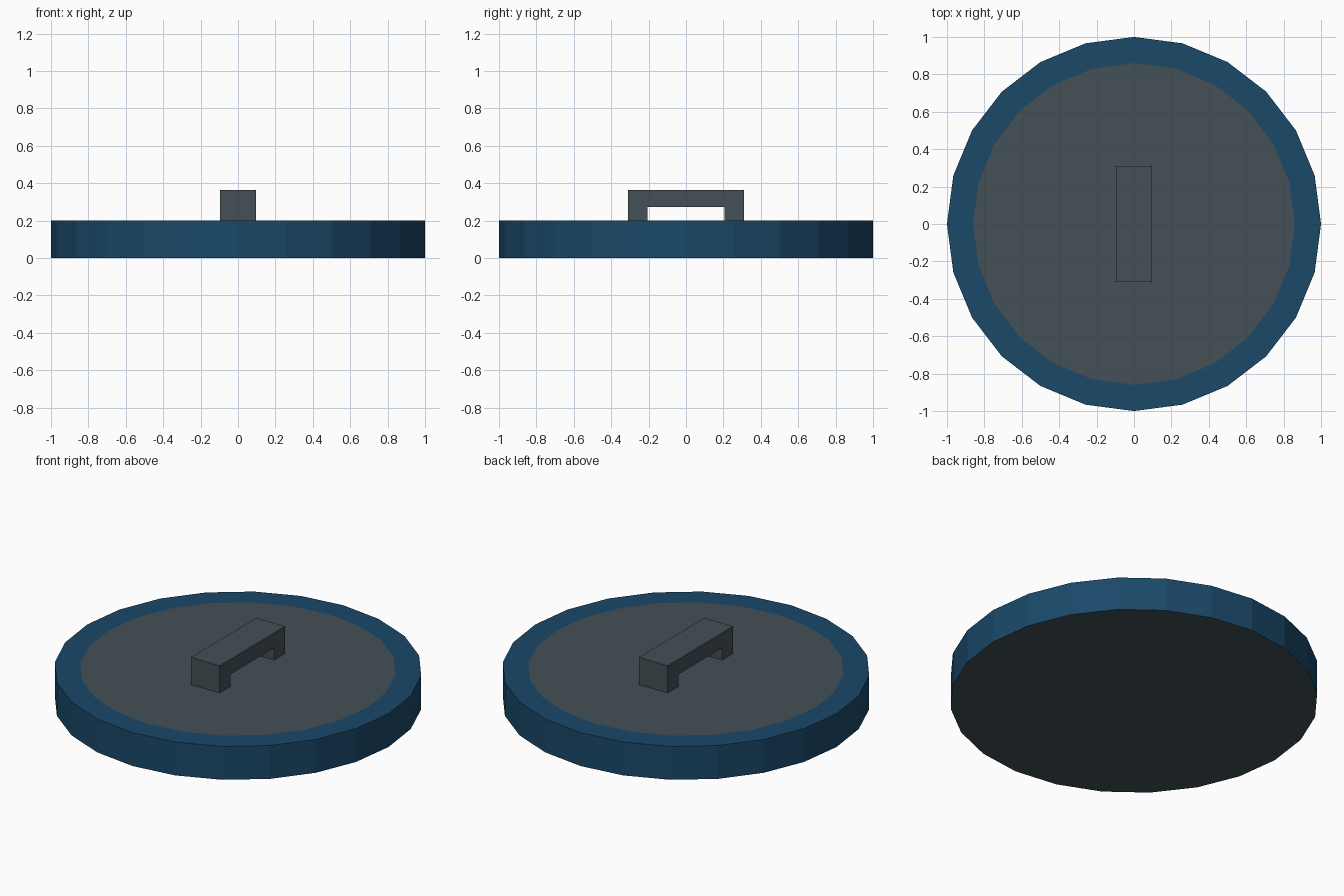
import bpy, bmesh, math

if "Cube" in bpy.data.objects:
    bpy.data.objects.remove(bpy.data.objects["Cube"])

SIDES = 24
RADIUS, INNER, HEIGHT = 1.0, 0.86, 0.2


def material(name, color):
    mat = bpy.data.materials.new(name)
    mat.diffuse_color = (*color, 1)
    mat.use_nodes = True
    mat.node_tree.nodes["Principled BSDF"].inputs["Base Color"].default_value = mat.diffuse_color
    return mat


blue = material("blue", (0.010, 0.065, 0.14))
slate = material("slate", (0.056, 0.079, 0.094))


def add_object(name, bm, mats):
    bmesh.ops.recalc_face_normals(bm, faces=bm.faces)
    mesh = bpy.data.meshes.new(name)
    bm.to_mesh(mesh)
    bm.free()
    for mat in mats:
        mesh.materials.append(mat)
    obj = bpy.data.objects.new(name, mesh)
    bpy.context.collection.objects.link(obj)
    return obj


# Lid disc: blue rim and side, slate flush top panel and underside
bm = bmesh.new()
base = bm.faces.new([bm.verts.new((RADIUS * math.cos(a), RADIUS * math.sin(a), 0))
                     for a in (math.tau * i / SIDES for i in range(SIDES))])
ext = bmesh.ops.extrude_face_region(bm, geom=[base], use_keep_orig=True)["geom"]
bmesh.ops.translate(bm, vec=(0, 0, HEIGHT),
                    verts=[v for v in ext if isinstance(v, bmesh.types.BMVert)])
top = next(f for f in ext if isinstance(f, bmesh.types.BMFace))
bmesh.ops.recalc_face_normals(bm, faces=bm.faces)
bmesh.ops.inset_region(bm, faces=[top], use_even_offset=True,
                       thickness=(RADIUS - INNER) * math.cos(math.pi / SIDES))
top.material_index = base.material_index = 1
add_object("lid_disc", bm, [blue, slate])

# Handle: arch profile in the YZ plane, extruded along X
half_width = 0.095
half_profile = [(0.31, HEIGHT), (0.31, 0.363), (-0.31, 0.363), (-0.31, HEIGHT),
                (-0.205, HEIGHT), (-0.205, 0.273), (0.205, 0.273), (0.205, HEIGHT)]
bm = bmesh.new()
face = bm.faces.new([bm.verts.new((-half_width, y, z)) for y, z in half_profile])
ext = bmesh.ops.extrude_face_region(bm, geom=[face], use_keep_orig=True)["geom"]
bmesh.ops.translate(bm, vec=(2 * half_width, 0, 0),
                    verts=[v for v in ext if isinstance(v, bmesh.types.BMVert)])
add_object("handle", bm, [slate])
